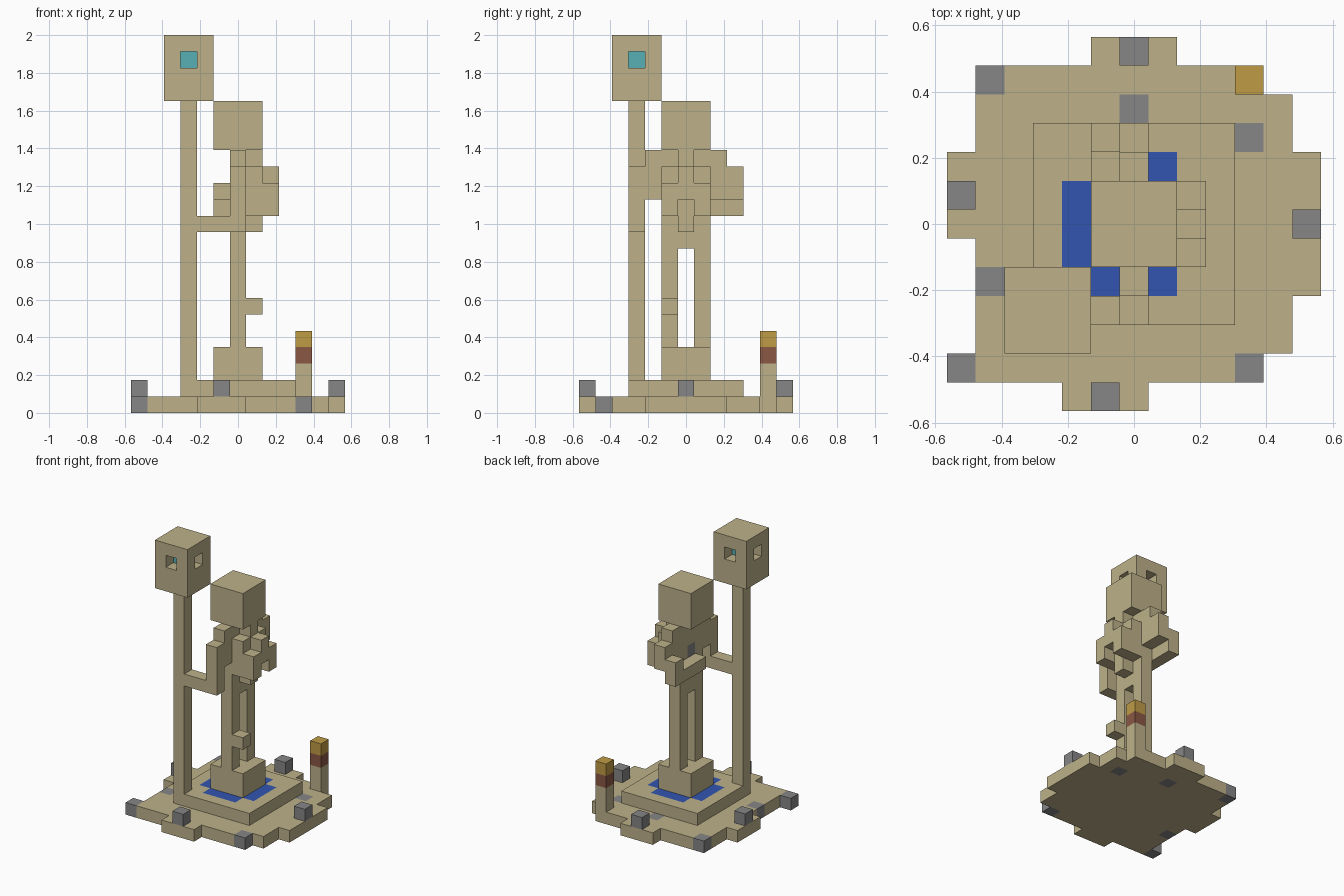
import bpy
import bmesh
from mathutils import Vector

cube = bpy.data.objects.get("Cube")
if cube:
    bpy.data.objects.remove(cube, do_unlink=True)

U = 2 / 23                      # one block
ORIGIN = Vector((6.5, 6.5, 0))  # grid centre


def material(name, hex_code):
    def linear(c):
        c /= 255
        return c / 12.92 if c <= 0.04045 else ((c + 0.055) / 1.055) ** 2.4
    color = (*[linear(v) for v in bytes.fromhex(hex_code)], 1)
    m = bpy.data.materials.new(name)
    m.use_nodes = True
    m.diffuse_color = color
    m.node_tree.nodes["Principled BSDF"].inputs["Base Color"].default_value = color
    return m


SAND = material("sandstone", "BDB18A")
GREY = material("grey_stone", "868686")
BLUE = material("water_blue", "3355B0")
GOLD = material("gold", "BF9B45")
BROWN = material("red_brown", "8B5745")
CYAN = material("lamp_cyan", "58B0B5")


def box(x, y, z):
    """Cells of a block; each argument is one index or a (start, end) span."""
    spans = [range(*s) if isinstance(s, tuple) else range(s, s + 1) for s in (x, y, z)]
    return {(i, j, k) for i in spans[0] for j in spans[1] for k in spans[2]}


SIDES = [Vector(d) for d in ((1, 0, 0), (-1, 0, 0), (0, 1, 0), (0, -1, 0), (0, 0, 1), (0, 0, -1))]


def part(name, cells, base=SAND, tints=()):
    """Build only the outer faces of a group of cells; tints recolour some cells."""
    mats = [base] + [m for m, _ in tints]
    bm = bmesh.new()
    corners = {}

    def vert(p):
        key = tuple(round(c * 2) for c in p)
        if key not in corners:
            corners[key] = bm.verts.new((p - ORIGIN) * U)
        return corners[key]

    for cell in sorted(cells):
        slot = 0
        for n, (_, group) in enumerate(tints, 1):
            if cell in group:
                slot = n
        centre = Vector(cell) + Vector((0.5, 0.5, 0.5))
        for d in SIDES:
            if tuple(int(c) for c in Vector(cell) + d) in cells:
                continue
            a = Vector((d.y, d.z, d.x))
            b = d.cross(a)
            ring = [centre + (d + a * s + b * t) / 2
                    for s, t in ((1, 1), (-1, 1), (-1, -1), (1, -1))]
            face = bm.faces.new([vert(p) for p in ring])
            face.material_index = slot
    mesh = bpy.data.meshes.new(name)
    bm.to_mesh(mesh)
    bm.free()
    for m in mats:
        mesh.materials.append(m)
    obj = bpy.data.objects.new(name, mesh)
    bpy.context.collection.objects.link(obj)
    return obj


# Stepped round floor with flush grey stones
floor = box((1, 12), (1, 12), 0) - box(11, 11, 0) - box(11, 1, 0)
floor |= box((5, 8), 12, 0) | box(12, (4, 9), 0) | box((4, 7), 0, 0) | box(0, (6, 9), 0)
flush = set()
for x, y in ((1, 11), (1, 4), (10, 9), (6, 10), (10, 1)):
    flush |= box(x, y, 0)
part("floor", floor, SAND, [(GREY, flush)])

# Loose stones around the rim
for x, y, z in ((6, 12, 1), (0, 7, 1), (12, 6, 1), (5, 0, 1), (0, 1, 0)):
    part("rim_stone", box(x, y, z), GREY)

# Plinth with a water ring, and the pedestal
water = box((4, 9), (5, 8), 1) | box((5, 8), (4, 9), 1)
part("plinth", box((3, 10), (3, 10), 1), SAND, [(BLUE, water)])
part("pedestal", box((5, 8), (5, 8), (2, 4)))

# Torch post
part("torch", box(10, 11, (1, 5)), SAND,
     [(BROWN, box(10, 11, 3)), (GOLD, box(10, 11, 4))])

# Lamp pole and lamp with a window on each side
part("lamp_pole", box(3, 3, (2, 19)))
windows = box((2, 5), 3, 21) | box(3, (2, 5), 21)
part("lamp_housing", box((2, 5), (2, 5), (19, 23)) - windows)
part("lamp_light", box(3, 3, 21), CYAN)

# Figure: legs, torso and head
for y in (5, 7):
    part("leg", box(6, y, (4, 10)))
part("knee", box(7, 5, 6))
part("torso", box(6, (5, 8), (10, 16)), SAND, [(GREY, box(6, 6, 13))])
part("head", box((5, 8), (5, 8), (16, 19)))
part("beard", box(7, 6, (11, 16)))

# Chest folds
for y in (5, 7):
    part("chest_fold", box(7, y, (12, 15)) | box(8, y, (12, 14)))
part("chest_clasp", box(8, 6, (13, 15)))

# Arm reaching to the pole, and arm bent behind the back
part("pole_arm", box(6, 4, (13, 16)) | box(6, 3, (11, 15)) | box((4, 6), 3, 11))
part("bent_arm", box(6, 8, (13, 16)) | box(6, 9, (13, 15))
     | box(5, 9, (12, 14)) | box(5, (6, 9), 12))
